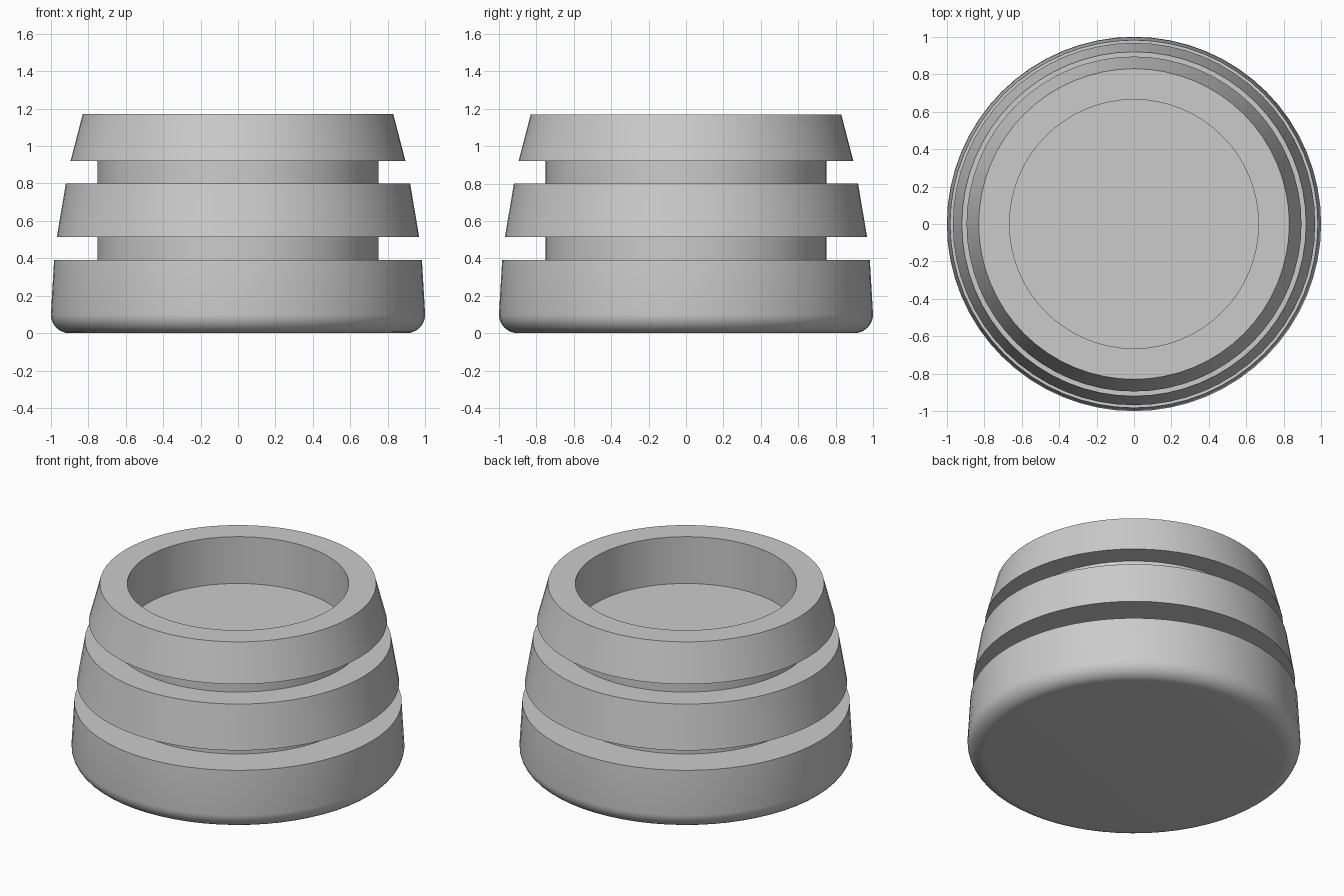
import bpy
import bmesh
import math

SIDES = 64

cube = bpy.data.objects.get("Cube")
if cube:
    bpy.data.objects.remove(cube, do_unlink=True)

grey = bpy.data.materials.new("plain_grey")
grey.use_nodes = True
colour = (0.6, 0.6, 0.6, 1)
grey.diffuse_color = colour
grey.node_tree.nodes["Principled BSDF"].inputs["Base Color"].default_value = colour


def lathe(name, profile):
    """Revolve a (radius, height) profile around z into a closed solid."""
    bm = bmesh.new()
    verts = [bm.verts.new((r, 0, z)) for r, z in profile]
    edges = [bm.edges.new(pair) for pair in zip(verts, verts[1:])]
    bmesh.ops.spin(bm, geom=verts + edges, cent=(0, 0, 0), axis=(0, 0, 1),
                   angle=math.tau, steps=SIDES)
    bmesh.ops.remove_doubles(bm, verts=bm.verts[:], dist=0.0005)
    bmesh.ops.recalc_face_normals(bm, faces=bm.faces[:])
    mesh = bpy.data.meshes.new(name)
    bm.to_mesh(mesh)
    bm.free()
    mesh.materials.append(grey)
    obj = bpy.data.objects.new(name, mesh)
    bpy.context.collection.objects.link(obj)
    bpy.ops.object.select_all(action="DESELECT")
    obj.select_set(True)
    bpy.context.view_layer.objects.active = obj
    bpy.ops.object.shade_smooth_by_angle(angle=math.radians(30))
    return obj


# Base with a rounded lower edge
fillet = 0.1
base = [(0, 0)]
for i in range(9):
    a = math.pi / 2 * i / 8
    base.append((1 - fillet + fillet * math.sin(a), fillet - fillet * math.cos(a)))
base.append((0.983, 0.39))

# Two grooves, each under a tapered ring
neck = 0.75
middle_ring = [(neck, 0.39), (neck, 0.515), (0.968, 0.515), (0.92, 0.8)]
top_ring = [(neck, 0.8), (neck, 0.92), (0.895, 0.92), (0.83, 1.17)]

# Round recess in the top
recess = [(0.665, 1.17), (0.665, 0.86), (0, 0.86)]

lathe("ribbed_cup", base + middle_ring + top_ring + recess)
